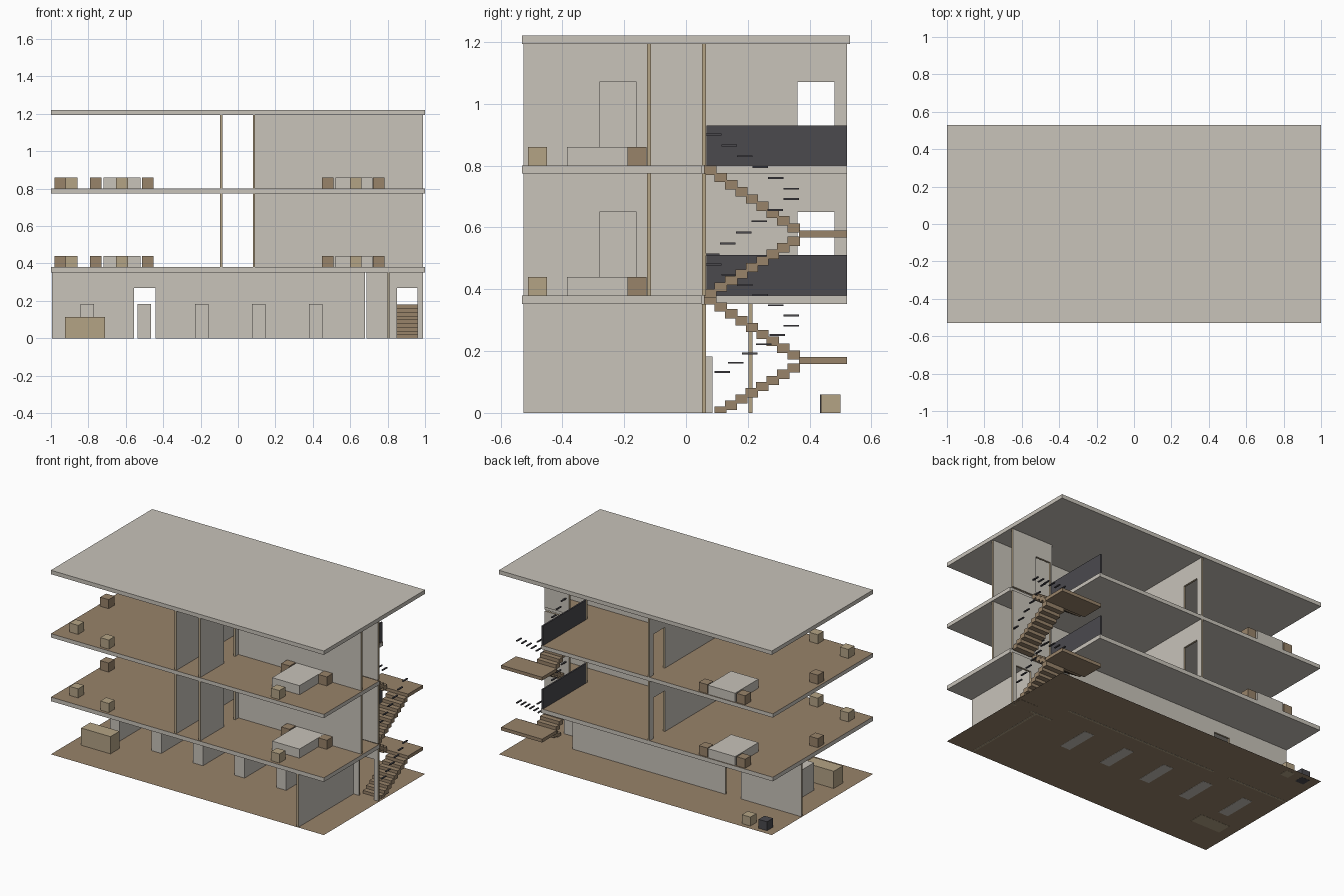
import bpy, bmesh
from mathutils import Vector

cube = bpy.data.objects.get("Cube")
if cube:
    bpy.data.objects.remove(cube, do_unlink=True)


def material(name, r, g, b):
    m = bpy.data.materials.new(name)
    m.use_nodes = True
    m.diffuse_color = (r, g, b, 1)
    m.node_tree.nodes["Principled BSDF"].inputs["Base Color"].default_value = (r, g, b, 1)
    return m


PLASTER = material("plaster grey", 0.58, 0.546, 0.49)
BROWN = material("wood brown", 0.314, 0.227, 0.144)
TAN = material("light tan", 0.456, 0.366, 0.235)
DARK = material("dark metal", 0.069, 0.067, 0.076)


def finish(bm, name, *mats):
    bmesh.ops.recalc_face_normals(bm, faces=bm.faces)
    mesh = bpy.data.meshes.new(name)
    bm.to_mesh(mesh)
    bm.free()
    for m in mats:
        mesh.materials.append(m)
    obj = bpy.data.objects.new(name, mesh)
    bpy.context.collection.objects.link(obj)
    return obj


def add_box(bm, x, y, z):
    """Add a box from (min, max) ranges."""
    verts = bmesh.ops.create_cube(bm, size=1)["verts"]
    for v in verts:
        v.co = Vector([(r[0] + r[1]) / 2 + c * (r[1] - r[0])
                       for r, c in zip((x, y, z), v.co)])


def box(name, mat, x, y, z):
    bm = bmesh.new()
    add_box(bm, x, y, z)
    return finish(bm, name, mat)


def prism(name, outline, depth, rule, *mats):
    """Extrude an outline along depth and colour its faces by a rule on normals."""
    bm = bmesh.new()
    face = bm.faces.new([bm.verts.new(p) for p in outline])
    new = bmesh.ops.extrude_face_region(bm, geom=[face])["geom"]
    bmesh.ops.translate(bm, vec=depth, verts=[g for g in new if isinstance(g, bmesh.types.BMVert)])
    bmesh.ops.recalc_face_normals(bm, faces=bm.faces)
    for f in bm.faces:
        f.normal_update()
        f.material_index = int(rule(f.normal))
    return finish(bm, name, *mats)


def wall(name, axis, at, span, z, door=None, thick=0.013):
    """Thin wall along an axis, optional doorway, tan on all narrow edges."""
    pts = [(span[0], z[0])]
    if door:
        head = z[0] + 0.27
        pts += [(door[0], z[0]), (door[0], head), (door[1], head), (door[1], z[0])]
    pts += [(span[1], z[0]), (span[1], z[1]), (span[0], z[1])]
    if axis == "x":
        outline, depth, across = [(s, at, h) for s, h in pts], (0, thick, 0), 1
    else:
        outline, depth, across = [(at, s, h) for s, h in pts], (thick, 0, 0), 0
    return prism(name, outline, depth, lambda n: abs(n[across]) < 0.5, PLASTER, TAN)


def slab(name, outline, z, top):
    return prism(name, [(x, y, z[0]) for x, y in outline], (0, 0, z[1] - z[0]),
                 lambda n: n.z > 0.5, PLASTER, top)


def flight(name, x, y0, y1, z0, z1, n):
    """Run of overlapping solid treads from y0 to y1."""
    bm = bmesh.new()
    run, rise = (y1 - y0) / n, (z1 - z0) / n
    for i in range(n):
        a, b = sorted((y0 + i * run, y0 + (i + 1) * run))
        top = z0 + (i + 1) * rise
        add_box(bm, x, (a - 0.003, b + 0.003), (max(0, top - 0.03), top))
    return finish(bm, name, BROWN)


def rail(name, x, start, end, n=6):
    """Row of short floating handrail bars."""
    bm = bmesh.new()
    for i in range(n):
        p = Vector(start).lerp(Vector(end), i / (n - 1))
        add_box(bm, (x - 0.005, x + 0.005), (p.x - 0.025, p.x + 0.025), (p.y - 0.003, p.y + 0.003))
    return finish(bm, name, DARK)


def stool(name, mat, x, y, z):
    s = 0.031
    return box(name, mat, (x - s, x + s), (y - s, y + s), (z, z + 0.06))


# Ground sheet
bm = bmesh.new()
bm.faces.new([bm.verts.new((x, y, 0.001)) for x, y in
              ((-1, -0.53), (1, -0.53), (1, 0.53), (-1, 0.53))])
finish(bm, "ground_floor", BROWN)

# Floor slabs with a stairwell notch, and the roof
notched = [(-1, -0.53), (1, -0.53), (1, 0.05), (0.7, 0.05), (0.7, 0.52), (-1, 0.52)]
slab("first_floor_slab", notched, (0.353, 0.38), BROWN)
slab("second_floor_slab", notched, (0.775, 0.8), BROWN)
slab("roof_slab", [(-1, -0.53), (1, -0.53), (1, 0.53), (-1, 0.53)], (1.194, 1.22), PLASTER)

# Ground storey walls
low = (0, 0.353)
wall("ground_back_wall", "x", 0.202, (-0.995, 0.68), low, (-0.555, -0.44))
wall("ground_side_wall", "y", 0.798, (-0.525, 0.052), low)
wall("ground_stair_wall", "x", 0.052, (0.686, 0.99), low, (0.85, 0.96))

# Ground storey partitions, desk and stools
for i in range(5):
    x = -0.805 + i * 0.305
    box(f"partition_{i + 1}", PLASTER, (x - 0.036, x + 0.036), (-0.14, 0.085), (0, 0.183))
box("reception_desk", TAN, (-0.925, -0.71), (-0.32, -0.225), (0, 0.115))
stool("ground_tan_stool", TAN, -0.79, 0.468, 0)
stool("ground_dark_stool", DARK, -0.91, 0.465, 0)

# Upper storeys
for label, z in (("first", 0.38), ("second", 0.8)):
    h = (z, z + 0.395)
    wall(label + "_long_partition", "y", -0.097, (-0.525, 0.52), h, (0.36, 0.48))
    wall(label + "_short_partition", "y", 0.079, (-0.525, -0.113), h, (-0.28, -0.16))
    wall(label + "_cross_wall", "x", -0.126, (0.092, 0.99), h)
    wall(label + "_stair_wall", "x", 0.052, (0.686, 0.99), h, (0.70, 0.81))
    box(label + "_stair_guard", DARK, (0.685, 0.695), (0.066, 0.52), (z, z + 0.13))
    # Tables and stools
    box(label + "_right_table", PLASTER, (0.52, 0.72), (-0.385, -0.13), (z, z + 0.06))
    box(label + "_left_table", PLASTER, (-0.72, -0.52), (0.27, 0.515), (z, z + 0.06))
    for i, (m, x, y) in enumerate((
            (BROWN, 0.48, -0.158), (BROWN, 0.752, -0.158), (TAN, 0.63, -0.48),
            (BROWN, -0.76, 0.48), (BROWN, -0.483, 0.48), (TAN, -0.62, -0.48),
            (TAN, -0.89, -0.415), (BROWN, -0.95, -0.01))):
        stool(f"{label}_stool_{i + 1}", m, x, y, z)

# Stairs: outer flight up to a landing, inner flight back to the next floor
outer, inner = (0.85, 0.985), (0.695, 0.835)
for label, z, mid, top, y0, n in (("lower", 0, 0.18, 0.38, 0.095, 8),
                                  ("upper", 0.38, 0.59, 0.8, 0.062, 9)):
    flight(label + "_outer_flight", outer, y0, 0.365, z, mid - 0.02, n)
    flight(label + "_inner_flight", inner, 0.365, 0.062, mid, top, 9)
    box(label + "_landing", BROWN, (0.69, 0.99), (0.365, 0.52), (mid - 0.022, mid))
    rail(label + "_outer_rail", 0.985, (y0 + 0.022, z + 0.132), (0.34, mid + 0.102))
    rail(label + "_inner_rail", 0.835, (0.34, mid + 0.135), (0.09, top + 0.1))
